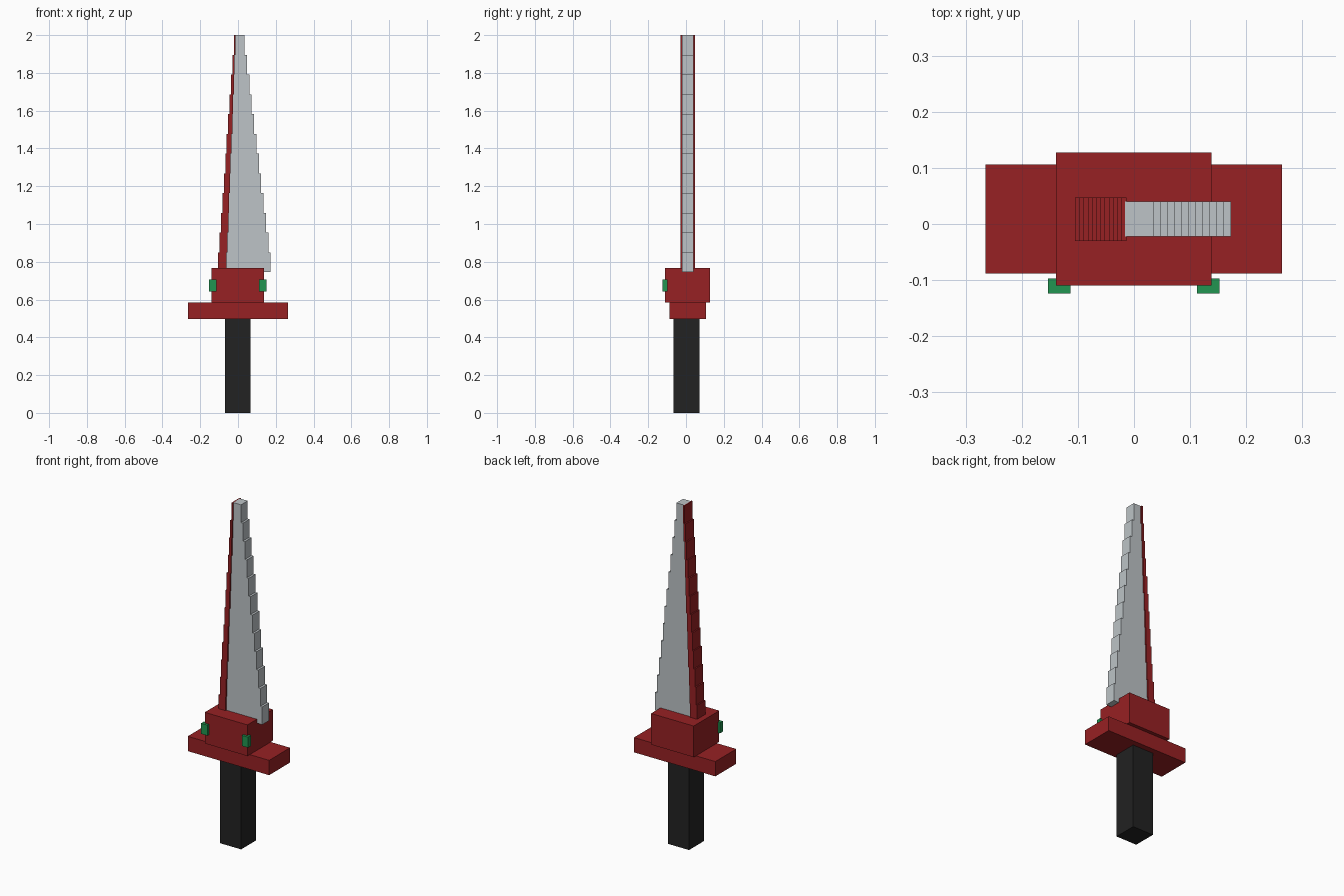
import bpy
import bmesh

if "Cube" in bpy.data.objects:
    bpy.data.objects.remove(bpy.data.objects["Cube"], do_unlink=True)


def material(name, r, g, b):
    mat = bpy.data.materials.new(name)
    mat.use_nodes = True
    mat.diffuse_color = (r, g, b, 1)
    for node in mat.node_tree.nodes:
        if node.type == "BSDF_PRINCIPLED":
            node.inputs["Base Color"].default_value = (r, g, b, 1)
    return mat


RED = material("dark red", 0.31, 0.015, 0.017)
STEEL = material("pale steel", 0.51, 0.55, 0.57)
BLACK = material("black grip", 0.016, 0.016, 0.016)
GREEN = material("green gem", 0.015, 0.30, 0.082)


def boxes(name, mat, spans):
    """One object made of boxes, each given as x, y and z ranges."""
    bm = bmesh.new()
    for span in spans:
        verts = bmesh.ops.create_cube(bm, size=1)["verts"]
        for v in verts:
            v.co = [lo if c < 0 else hi for c, (lo, hi) in zip(v.co, span)]
    mesh = bpy.data.meshes.new(name)
    bm.to_mesh(mesh)
    bm.free()
    mesh.materials.append(mat)
    obj = bpy.data.objects.new(name, mesh)
    bpy.context.collection.objects.link(obj)
    return obj


# Hilt
boxes("grip", BLACK, [((-0.07, 0.066), (-0.065, 0.072), (0, 0.5))])
boxes("crossguard", RED, [((-0.265, 0.264), (-0.088, 0.106), (0.498, 0.585))])
boxes("guard_block", RED, [((-0.139, 0.138), (-0.11, 0.127), (0.585, 0.768))])

# Gems on the front corners of the guard block
for name, x in (("right_gem", -0.133), ("left_gem", 0.132)):
    boxes(name, GREEN, [((x - 0.02, x + 0.02), (-0.124, -0.097), (0.643, 0.705))])

# Stepped blade with a red spine along its right edge
STEPS = 12
BASE, TIP = 0.745, 2.0
edge, spine = [], []
for i in range(STEPS):
    t = i / (STEPS - 1)
    z = (BASE + (TIP - BASE) * i / STEPS, BASE + (TIP - BASE) * (i + 1) / STEPS)
    back = -0.105 + 0.083 * t
    seam = -0.06 + 0.047 * t
    edge.append(((seam - 0.003, 0.173 - 0.138 * t), (-0.022, 0.04), z))
    spine.append(((back, seam), (-0.03, 0.047), z))
boxes("blade", STEEL, edge)
boxes("blade_spine", RED, spine)
